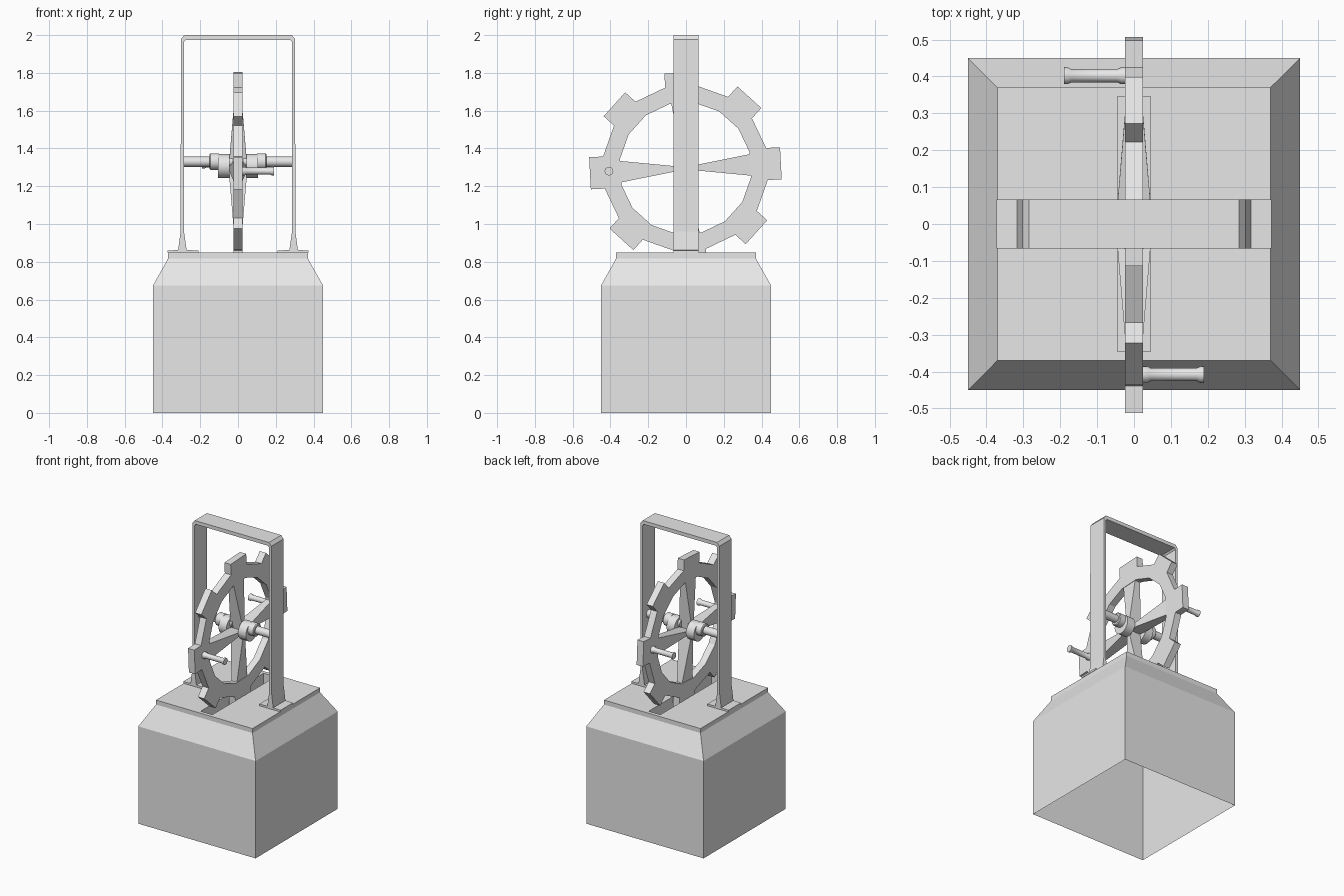
import bpy, bmesh
from math import radians
from mathutils import Matrix, Vector

cube = bpy.data.objects.get("Cube")
if cube:
    bpy.data.objects.remove(cube, do_unlink=True)

grey = bpy.data.materials.new("light grey")
grey.use_nodes = True
grey.diffuse_color = (0.8, 0.8, 0.8, 1)
grey.node_tree.nodes["Principled BSDF"].inputs["Base Color"].default_value = (0.8, 0.8, 0.8, 1)

WHEEL = Vector((0, -0.003, 1.295))
TURN = radians(3)


def finish(name, bm, smooth=False, recalc=True):
    if recalc:
        bmesh.ops.recalc_face_normals(bm, faces=bm.faces)
    mesh = bpy.data.meshes.new(name)
    bm.to_mesh(mesh)
    bm.free()
    mesh.materials.append(grey)
    obj = bpy.data.objects.new(name, mesh)
    bpy.context.collection.objects.link(obj)
    if smooth:
        bpy.ops.object.select_all(action='DESELECT')
        obj.select_set(True)
        bpy.context.view_layer.objects.active = obj
        bpy.ops.object.shade_smooth_by_angle(angle=radians(40))
    return obj


def thicken(bm, offset):
    """Extrude all flat faces of bm by a vector."""
    ext = bmesh.ops.extrude_face_region(bm, geom=bm.faces[:])
    verts = [g for g in ext["geom"] if isinstance(g, bmesh.types.BMVert)]
    bmesh.ops.translate(bm, verts=verts, vec=offset)


def loft(bm, rings, cap_start=True, cap_end=True):
    """Skin a list of equal-length point rings."""
    loops = [[bm.verts.new(p) for p in ring] for ring in rings]
    n = len(loops[0])
    for a, b in zip(loops, loops[1:]):
        for i in range(n):
            j = (i + 1) % n
            bm.faces.new((a[i], a[j], b[j], b[i]))
    if cap_start:
        bm.faces.new(loops[0][::-1])
    if cap_end:
        bm.faces.new(loops[-1])


def turned(name, profile, y, z, sides=16):
    """Round part along x from (x, radius) pairs."""
    bm = bmesh.new()
    rings = []
    for x, r in profile:
        rings.append([Matrix.Rotation(radians(360 * i / sides), 3, 'X') @ Vector((0, r, 0))
                      + Vector((x, y, z)) for i in range(sides)])
    loft(bm, rings)
    return finish(name, bm, smooth=True)


# Plinth: open underneath, sloped shoulder, slot sunk in the top
bm = bmesh.new()
sections = [(0.45, 0.45, 0), (0.45, 0.45, 0.675), (0.37, 0.37, 0.817), (0.37, 0.37, 0.848),
            (0.045, 0.345, 0.848), (0.045, 0.345, 0.76)]
loft(bm, [[(-a, -b, z), (a, -b, z), (a, b, z), (-a, b, z)] for a, b, z in sections],
     cap_start=False)
finish("plinth", bm, recalc=False)

# Strap frame with flared feet and chamfered top corners
outer = [(0.373, 0.848), (0.373, 0.86), (0.317, 0.862), (0.304, 0.96), (0.302, 1.978), (0.285, 2.0)]
inner = [(0.21, 0.848), (0.21, 0.86), (0.272, 0.862), (0.286, 0.96), (0.286, 1.965), (0.276, 1.975)]
flip = lambda pts: [(-x, z) for x, z in pts]
outline = outer + flip(outer[::-1]) + flip(inner) + inner[::-1]
bm = bmesh.new()
bm.faces.new([bm.verts.new((x, -0.067, z)) for x, z in outline])
thicken(bm, (0, 0.134, 0))
finish("strap_frame", bm)

# Toothed wheel rim
bm = bmesh.new()
tooth = [(0.432, -0.085), (0.506, -0.085), (0.506, 0.085), (0.432, 0.085)]
sectors = []
for k in range(8):
    def place(v, a):
        p = Matrix.Rotation(TURN + radians(45 * k + a), 3, 'X') @ Vector((-0.024, v[0], v[1]))
        return bm.verts.new(p + WHEEL)
    sectors.append(([place((0.35, 0), -11.25), place((0.35, 0), 11.25)],
                    [place(v, 0) for v in tooth]))
for k, (rim, cog) in enumerate(sectors):
    next_rim, next_cog = sectors[(k + 1) % 8]
    bm.faces.new((rim[0], cog[0], cog[3], rim[1]))
    bm.faces.new(cog)
    bm.faces.new((rim[1], cog[3], next_cog[0], next_rim[0]))
thicken(bm, (0.048, 0, 0))
finish("toothed_rim", bm)

# Four wedge spokes: thick and narrow at the hub, thin and wide at the rim
bm = bmesh.new()
for k in range(4):
    spin = Matrix.Rotation(TURN + radians(90 * k), 3, 'X')
    rings = []
    for r, hx, hw in ((0, 0.05, 0.006), (0.352, 0.02, 0.058)):
        rings.append([spin @ Vector((sx * hx, r, sw * hw)) + WHEEL
                      for sx, sw in ((-1, -1), (1, -1), (1, 1), (-1, 1))])
    loft(bm, rings)
finish("spokes", bm)

# Axle, hub collars and crank handles on both sides
for side, label in ((1, "left"), (-1, "right")):
    turned(label + "_axle", [(side * 0.03, 0.027), (side * 0.29, 0.027)], 0, 1.33)
    turned(label + "_hub_collar", [(side * 0.045, 0.064), (side * 0.105, 0.064)], 0, 1.307)
    turned(label + "_hub_sleeve", [(side * 0.1, 0.044), (side * 0.145, 0.044),
                                   (side * 0.15, 0.039)], 0, 1.33)
    grip = [(0.02, 0.023), (0.035, 0.023), (0.045, 0.018),
            (0.17, 0.018), (0.18, 0.023), (0.19, 0.023)]
    turned(label + "_crank_handle", [(side * x, r) for x, r in grip],
           -0.003 - side * 0.405, 1.298 - side * 0.018)
